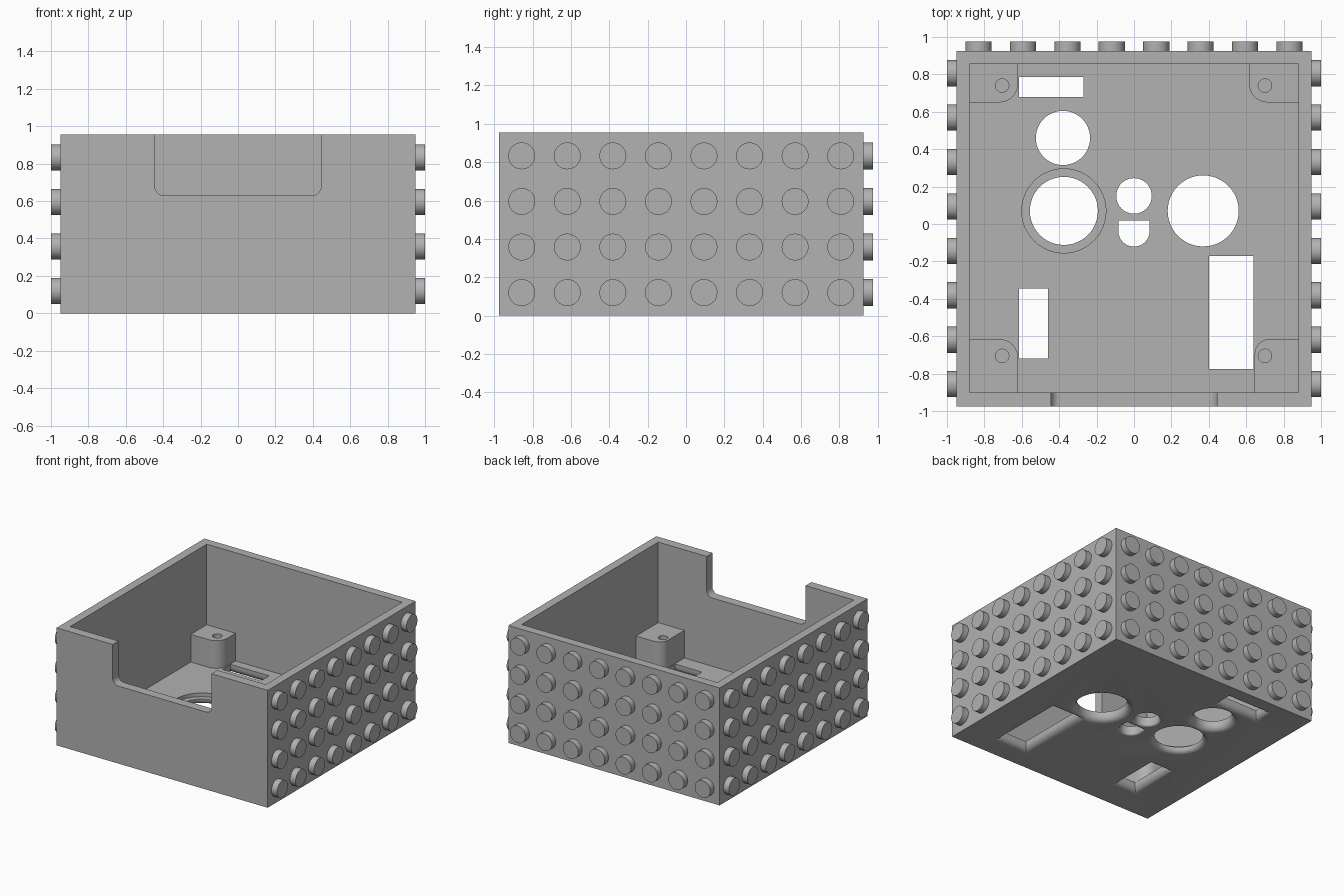
import bpy, bmesh, math
from mathutils import Matrix, Vector

if "Cube" in bpy.data.objects:
    bpy.data.objects.remove(bpy.data.objects["Cube"])

grey = bpy.data.materials.new("plain_grey")
grey.use_nodes = True
COLOUR = (0.445, 0.445, 0.445, 1)
grey.diffuse_color = COLOUR
grey.node_tree.nodes["Principled BSDF"].inputs["Base Color"].default_value = COLOUR

FLOOR = 0.075      # floor thickness
HEIGHT = 0.955
PITCH = 0.2375     # stud spacing
MID_Y = -0.025     # middle of the box in y


def make_object(name, bm):
    bmesh.ops.recalc_face_normals(bm, faces=bm.faces[:])
    mesh = bpy.data.meshes.new(name)
    bm.to_mesh(mesh)
    bm.free()
    mesh.materials.append(grey)
    obj = bpy.data.objects.new(name, mesh)
    bpy.context.collection.objects.link(obj)
    return obj


def circle(x, y, r, n=48):
    return [Vector((x + r * math.cos(math.tau * i / n), y + r * math.sin(math.tau * i / n)))
            for i in range(n)]


def rounded_rect(x0, x1, y0, y1, radii=(0, 0, 0, 0), steps=8):
    """Counter-clockwise outline; radii are for corners from lower left around."""
    pts = []
    corners = ((x0, y0, 1, 1), (x1, y0, -1, 1), (x1, y1, -1, -1), (x0, y1, 1, -1))
    for k, ((x, y, sx, sy), r) in enumerate(zip(corners, radii)):
        if r == 0:
            pts.append(Vector((x, y)))
            continue
        for i in range(steps + 1):
            a = math.pi * (1 + k / 2 + i / steps / 2)
            pts.append(Vector((x + sx * r + r * math.cos(a), y + sy * r + r * math.sin(a))))
    return pts


def grow(pts, d):
    """Offset a counter-clockwise outline outward with mitred corners."""
    out = []
    for i, p in enumerate(pts):
        e1 = (p - pts[i - 1]).normalized()
        e2 = (pts[(i + 1) % len(pts)] - p).normalized()
        n1, n2 = Vector((e1.y, -e1.x)), Vector((e2.y, -e2.x))
        out.append(p + (n1 + n2) * d / (1 + n1.dot(n2)))
    return out


def prism(name, outline, layers):
    """Stack an outline at several (height, offset) layers."""
    bm = bmesh.new()
    rings = [[bm.verts.new((p.x, p.y, z)) for p in grow(outline, d)] for z, d in layers]
    for a, b in zip(rings, rings[1:]):
        for i in range(len(a)):
            j = (i + 1) % len(a)
            bm.faces.new((a[i], a[j], b[j], b[i]))
    bm.faces.new(rings[0])
    bm.faces.new(rings[-1])
    return make_object(name, bm)


def cut(target, cutter):
    cutter.hide_render = True
    mod = target.modifiers.new("cut", "BOOLEAN")
    mod.operation = "DIFFERENCE"
    mod.solver = "EXACT"
    mod.object = cutter
    bpy.context.view_layer.objects.active = target
    bpy.ops.object.modifier_apply(modifier=mod.name)
    bpy.data.objects.remove(cutter)


def smooth(obj):
    bpy.ops.object.select_all(action="DESELECT")
    obj.select_set(True)
    bpy.context.view_layer.objects.active = obj
    bpy.ops.object.shade_smooth_by_angle(angle=math.radians(30))


# Open box
box = prism("box_shell", rounded_rect(-0.95, 0.95, -0.975, 0.925), [(0, 0), (HEIGHT, 0)])
cut(box, prism("cavity", rounded_rect(-0.88, 0.88, -0.90, 0.855), [(FLOOR, 0), (1.2, 0)]))

# Front notch with rounded lower corners
notch = prism("notch", rounded_rect(-0.445, 0.445, 0.63, 1.2, (0.05, 0.05, 0, 0)),
              [(0.85, 0), (1.1, 0)])
notch.data.transform(Matrix.Rotation(math.pi / 2, 4, "X"))
cut(box, notch)

# Floor openings, each with a rounded lower edge
openings = [
    (circle(-0.38, 0.46, 0.145), 0.05),
    (circle(-0.375, 0.07, 0.182), 0.04),
    (circle(0.37, 0.07, 0.19), 0.05),
    (circle(0, 0.15, 0.095), 0.015),
    (rounded_rect(-0.083, 0.083, -0.12, 0.02, (0.08, 0.08, 0, 0)), 0.015),
    (rounded_rect(-0.615, -0.27, 0.68, 0.785), 0.05),
    (rounded_rect(-0.615, -0.46, -0.72, -0.345), 0.05),
    (rounded_rect(0.40, 0.64, -0.775, -0.17), 0.05),
]
for outline, r in openings:
    layers = [(-0.02, r)]
    for i in range(6):
        t = math.pi / 2 * i / 5
        layers.append((r * (1 - math.cos(t)), r * (1 - math.sin(t))))
    cut(box, prism("opening", outline, layers + [(0.2, 0)]))

# Recessed seat around the left round opening
cut(box, prism("seat", circle(-0.375, 0.07, 0.225), [(0.045, 0), (0.2, 0)]))
smooth(box)

# Corner screw posts with blind holes
posts = {
    "back_right_post": (rounded_rect(-0.90, -0.62, 0.65, 0.875, (0, 0.1, 0, 0)), -0.705, 0.74),
    "back_left_post": (rounded_rect(0.615, 0.90, 0.65, 0.875, (0.1, 0, 0, 0)), 0.70, 0.74),
    "front_right_post": (rounded_rect(-0.90, -0.62, -0.92, -0.615, (0, 0, 0.1, 0)), -0.705, -0.705),
    "front_left_post": (rounded_rect(0.645, 0.90, -0.92, -0.615, (0, 0, 0, 0.08)), 0.70, -0.705),
}
for name, (outline, x, y) in posts.items():
    post = prism(name, outline, [(FLOOR - 0.01, 0), (0.3, 0)])
    cut(post, prism("screw_hole", circle(x, y, 0.036, 24), [(0.1, 0), (0.4, 0)]))
    smooth(post)

# Rows of round studs on the back and both sides
walls = {
    "left_studs": (Vector((0.97, MID_Y, 0)), Vector((0, 1, 0)), "Y"),
    "right_studs": (Vector((-0.97, MID_Y, 0)), Vector((0, 1, 0)), "Y"),
    "back_studs": (Vector((0, 0.945, 0)), Vector((1, 0, 0)), "X"),
}
for name, (centre, along, axis) in walls.items():
    bm = bmesh.new()
    turn = Matrix.Rotation(math.pi / 2, 4, axis)
    for col in range(8):
        for row in range(4):
            spot = centre + along * (col - 3.5) * PITCH
            spot.z = 0.12 + row * PITCH
            bmesh.ops.create_cone(bm, cap_ends=True, segments=32, radius1=0.07, radius2=0.07,
                                  depth=0.06, matrix=Matrix.Translation(spot) @ turn)
    smooth(make_object(name, bm))
